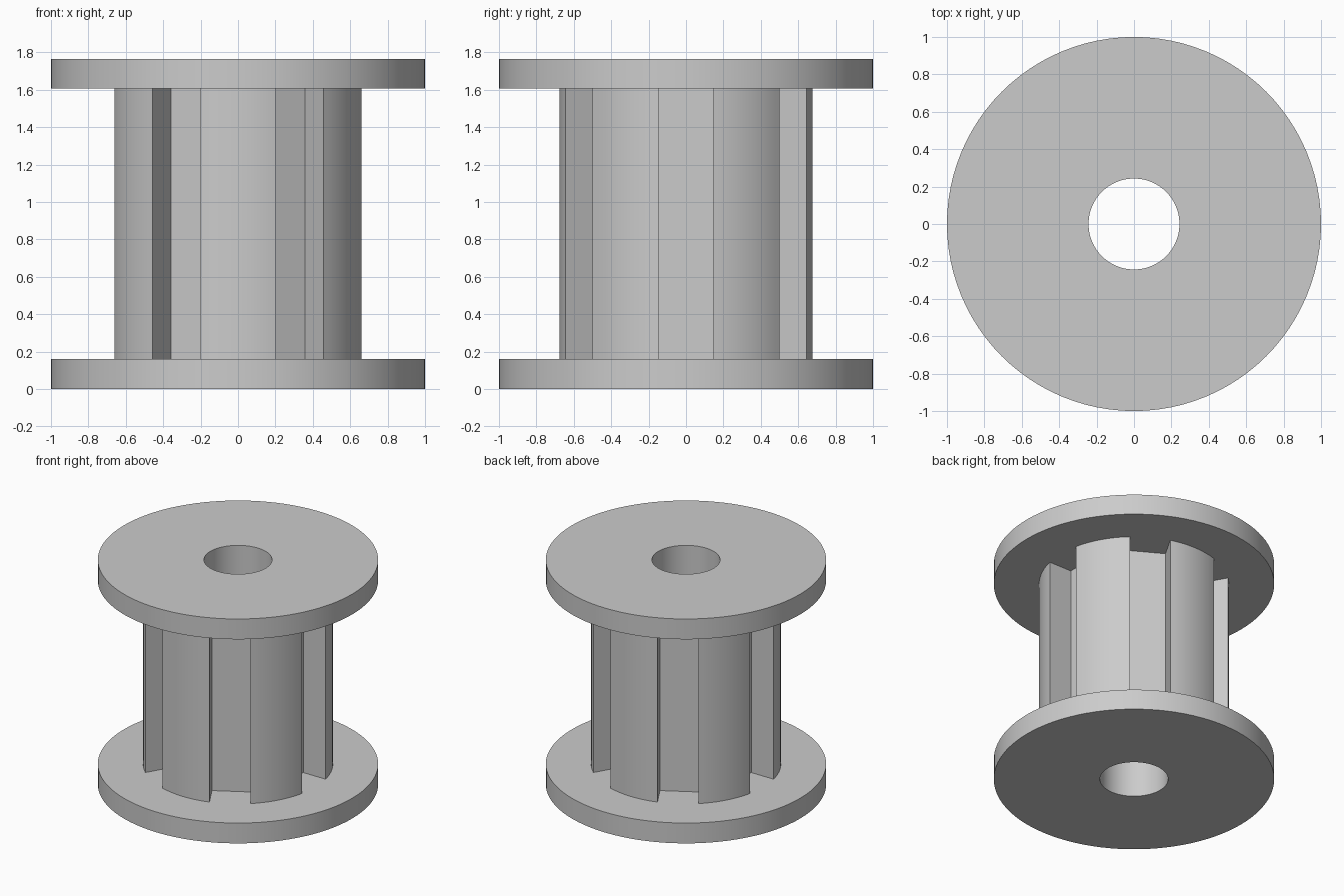
import bpy, bmesh
from math import cos, sin, pi, asin, radians
from mathutils import Matrix, Vector

if "Cube" in bpy.data.objects:
    bpy.data.objects.remove(bpy.data.objects["Cube"], do_unlink=True)

HEIGHT, FLANGE_T = 1.766, 0.16
FLANGE_R, HUB_R, BORE_R = 1.0, 0.677, 0.243
SLOTS, SLOT_HALF, FLOOR_R = 6, 0.146, 0.466

grey = bpy.data.materials.new("plain grey")
grey.use_nodes = True
colour = (0.6, 0.6, 0.6, 1)
grey.diffuse_color = colour
grey.node_tree.nodes["Principled BSDF"].inputs["Base Color"].default_value = colour


def circle(radius, count=96):
    return [Vector((radius * cos(2 * pi * i / count), radius * sin(2 * pi * i / count), 0))
            for i in range(count)]


def slotted_outline(arc_steps=12):
    """Round hub outline with flat-bottomed, parallel-sided slots."""
    half = asin(SLOT_HALF / HUB_R)
    rib = 2 * pi / SLOTS - 2 * half
    pitch = [Vector((FLOOR_R, -SLOT_HALF, 0)), Vector((FLOOR_R, SLOT_HALF, 0))]
    for i in range(arc_steps + 1):
        a = half + rib * i / arc_steps
        pitch.append(Vector((HUB_R * cos(a), HUB_R * sin(a), 0)))
    return [Matrix.Rotation(2 * pi * k / SLOTS, 3, 'Z') @ p
            for k in range(SLOTS) for p in pitch]


def bored_prism(name, outline, z0, z1):
    """Extrude an outline with the central bore left open."""
    bm = bmesh.new()
    for loop in (outline, circle(BORE_R)):
        verts = [bm.verts.new(p) for p in loop]
        for a, b in zip(verts, verts[1:] + verts[:1]):
            bm.edges.new((a, b))
    bmesh.ops.triangle_fill(bm, edges=bm.edges[:], use_beauty=True, normal=(0, 0, 1))
    result = bmesh.ops.extrude_face_region(bm, geom=bm.faces[:], use_keep_orig=True)
    top = [g for g in result["geom"] if isinstance(g, bmesh.types.BMVert)]
    bmesh.ops.translate(bm, verts=top, vec=(0, 0, z1 - z0))
    bmesh.ops.translate(bm, verts=bm.verts[:], vec=(0, 0, z0))
    bmesh.ops.recalc_face_normals(bm, faces=bm.faces[:])
    mesh = bpy.data.meshes.new(name)
    bm.to_mesh(mesh)
    bm.free()
    mesh.materials.append(grey)
    mesh.shade_smooth()
    mesh.set_sharp_from_angle(angle=radians(20))
    obj = bpy.data.objects.new(name, mesh)
    bpy.context.collection.objects.link(obj)
    return obj


# End discs and the slotted hub between them
bored_prism("bottom_flange", circle(FLANGE_R), 0, FLANGE_T)
bored_prism("slotted_hub", slotted_outline(), FLANGE_T, HEIGHT - FLANGE_T)
bored_prism("top_flange", circle(FLANGE_R), HEIGHT - FLANGE_T, HEIGHT)
